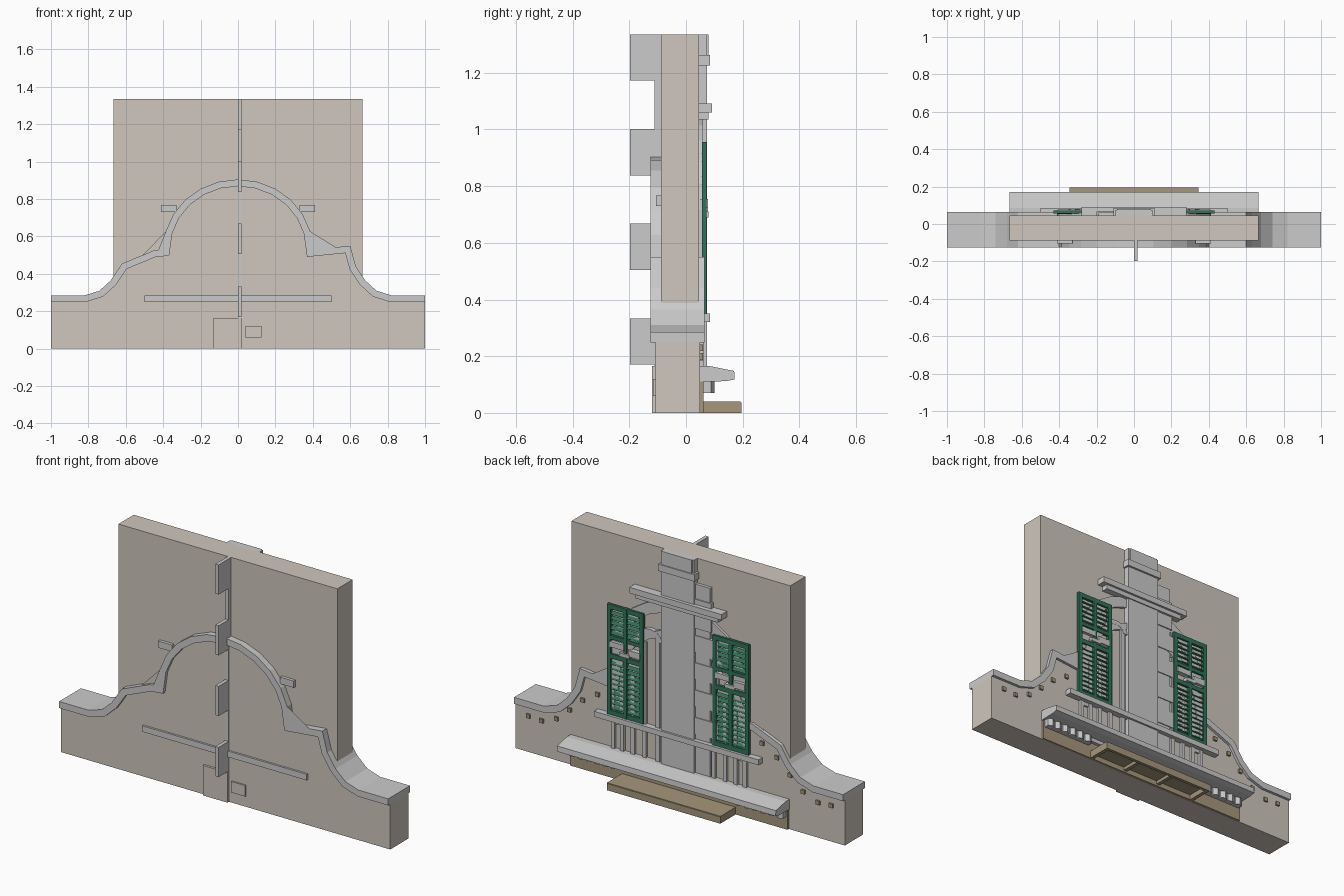
import bpy, bmesh, math
from mathutils import Vector

if "Cube" in bpy.data.objects:
    bpy.data.objects.remove(bpy.data.objects["Cube"])


def material(name, rgb):
    m = bpy.data.materials.new(name)
    m.diffuse_color = (*rgb, 1)
    m.use_nodes = True
    m.node_tree.nodes["Principled BSDF"].inputs["Base Color"].default_value = m.diffuse_color
    return m


STONE = material("warm_stone", (0.62, 0.57, 0.51))
WOOD = material("brown_wood", (0.38, 0.31, 0.20))
GREEN = material("shutter_green", (0.03, 0.17, 0.10))


def finish(name, bm, mat=None):
    bmesh.ops.recalc_face_normals(bm, faces=bm.faces)
    me = bpy.data.meshes.new(name)
    bm.to_mesh(me)
    bm.free()
    ob = bpy.data.objects.new(name, me)
    bpy.context.collection.objects.link(ob)
    if mat:
        me.materials.append(mat)
    return ob


def add_box(bm, x0, x1, y0, y1, z0, z1, tilt=0):
    verts = bmesh.ops.create_cube(bm, size=1)["verts"]
    c, s = math.cos(tilt), math.sin(tilt)
    for v in verts:
        x, y, z = v.co.x * (x1 - x0), v.co.y * (y1 - y0), v.co.z * (z1 - z0)
        v.co = ((x0 + x1) / 2 + x, (y0 + y1) / 2 + y * c - z * s,
                (z0 + z1) / 2 + y * s + z * c)


def boxes(name, dims, mat=None):
    bm = bmesh.new()
    for d in dims:
        add_box(bm, *d)
    return finish(name, bm, mat)


def prism(name, pts, a, b, mat=None, axis="y"):
    """Extrude a closed profile: (x, z) along y, or (y, z) along x."""
    bm = bmesh.new()
    put = (lambda p, t: (p[0], t, p[1])) if axis == "y" else (lambda p, t: (t, p[0], p[1]))
    lo = [bm.verts.new(put(p, a)) for p in pts]
    hi = [bm.verts.new(put(p, b)) for p in pts]
    caps = [bm.faces.new(lo), bm.faces.new(hi)]
    for i in range(len(pts)):
        j = (i + 1) % len(pts)
        bm.faces.new((lo[i], lo[j], hi[j], hi[i]))
    bmesh.ops.triangulate(bm, faces=caps)
    return finish(name, bm, mat)


def inset(pts, d):
    """Shift an open left-to-right profile downward along its mitred normals."""
    out = []
    for i, p in enumerate(pts):
        ns = []
        for k in (i - 1, i):
            if 0 <= k < len(pts) - 1:
                t = (Vector(pts[k + 1]) - Vector(pts[k])).normalized()
                ns.append(Vector((t.y, -t.x)))
        n = sum(ns, Vector((0, 0))).normalized()
        out.append(tuple(Vector(p) + n * d / max(0.6, n.dot(ns[0]))))
    return out


# Gable wall with its coping; shoulders differ left and right
sweep = [(1, .285), (.82, .285), (.74, .31), (.68, .365)]
arch = [(.40 * math.cos(math.radians(a)), .53 + .375 * math.sin(math.radians(a)))
        for a in range(180, -1, -15)]
top = [(-x, z) for x, z in sweep] + [(-.62, .455), (-.45, .525)] + arch \
    + [(.60, .55), (.63, .44)] + sweep[::-1]
low = inset(top, .036)
prism("gable_wall", low + [(1, 0), (-1, 0)], -.107, .05, STONE)
prism("gable_coping", top + low[::-1], -.125, .065)
boxes("upper_wall", [(-.665, .665, -.088, .045, .25, 1.335)], STONE)

# Front details
boxes("front_ledge", [(-.5, .5, -.118, -.1, .25, .283)])
boxes("front_side_blocks", [(s * .37 - .042, s * .37 + .042, -.105, -.08, .73, .767)
                            for s in (-1, 1)])
boxes("front_fin_strip", [(0, .02, -.112, -.08, 0, 1.335)])
boxes("front_fin_blades", [(0, .02, -.197, -.085, z, z + .163)
                           for z in (.17, .505, .838, 1.172)])
boxes("front_base_plates", [(-.13, .02, -.12, -.1, 0, .165),
                            (.04, .125, -.116, -.1, .06, .12)], STONE)

# Rear central pilaster with cap and stepped side strip
boxes("rear_pilaster", [(-.1, .1, .04, .074, .1, 1.335)])
boxes("pilaster_cap", [(-.11, .11, .04, .085, 1.225, 1.262),
                       (-.09, .09, .04, .079, 1.262, 1.335)])
boxes("pilaster_side_strip", [(-.19, -.09, .04, .062, .12, 1.2)]
      + [(-.24, -.09, .04, .067, z, z + .09) for z in (.38, .53, .68, .83)]
      + [(-.2, -.09, .04, .068, .96, 1.12)])

# Horizontal beams
boxes("upper_beam", [(-.28, .28, .04, .092, 1.06, 1.092),
                     (-.25, .25, .04, .08, 1.035, 1.06)])
boxes("lower_beam", [(-.5, .5, .045, .085, .32, .35)])

# Large arch band behind the shutters
def arc(rx, rz, cz):
    return [(rx * math.cos(math.radians(a)), cz + rz * math.sin(math.radians(a)))
            for a in range(180, -1, -15)]


outer, inner = arc(.41, .34, .72), arc(.35, .28, .72)
prism("rear_arch_band", [(-.41, .3)] + outer + [(.41, .3), (.35, .3)]
      + inner[::-1] + [(-.35, .3)], .04, .06)

# Window bars and small arched head
boxes("window_bars", [(s * x - .011, s * x + .011, .045, .064, .16, h)
                      for s in (-1, 1) for x, h in ((.21, .8), (.28, .6), (.345, .6), (.4, .6))]
      + [(.115, .14, .045, .064, .16, .85)])
o2 = [(.175 + x, z) for x, z in arc(.075, .06, .82)]
i2 = [(.175 + x, z) for x, z in arc(.05, .035, .82)]
prism("window_head", o2 + i2[::-1], .04, .066)


# Louvred shutters, with grey hinge plates across the middle rail
def shutter(name, s):
    bm = bmesh.new()
    x0, x1 = (.21, .43) if s > 0 else (-.43, -.21)
    xm = (x0 + x1) / 2
    for a, b in ((x0, x0 + .022), (xm - .01, xm + .01), (x1 - .022, x1)):
        add_box(bm, a, b, .056, .072, .35, .955)
    for a, b in ((.35, .375), (.66, .685), (.765, .785), (.93, .955)):
        add_box(bm, x0, x1, .057, .071, a, b)
    for base, n in ((.39, 10), (.80, 5)):
        for i in range(n):
            z = base + i * .027
            for a, b in ((x0 + .02, xm - .01), (xm + .01, x1 - .02)):
                add_box(bm, a, b, .060, .065, z - .010, z + .010, .6)
    finish(name, bm, GREEN)
    boxes(name + "_hinges", [(xm - .09, xm - .02, .05, .077, .70, .735),
                             (xm + .005, xm + .09, .05, .077, .725, .755),
                             (xm - .03, xm + .03, .05, .08, .69, .71)])


shutter("shutter_left", -1)
shutter("shutter_right", 1)

# Sloping canopy over the base, with moulding and hexagonal supports
prism("canopy", [(.05, .165), (.085, .165), (.17, .148), (.172, .118), (.14, .112), (.05, .11)],
      -.665, .665, axis="x")
boxes("canopy_moulding", [(-.64, .64, .045, .08, .09, .112)])
bm = bmesh.new()
for s in (-1, 1):
    for i in range(6):
        new = bmesh.ops.create_cone(bm, cap_ends=True, segments=6, radius1=.025,
                                    radius2=.025, depth=.04)["verts"]
        bmesh.ops.translate(bm, verts=new, vec=(s * (.38 + i * .05), .075, .09))
finish("canopy_supports", bm)

# Wooden base panel and hollow step
boxes("base_panel", [(-.66, .66, .045, .062, 0, .11)], WOOD)
boxes("base_step", [(-.345, .345, .05, .193, .028, .04), (-.345, .345, .178, .195, 0, .036),
                    (-.345, -.325, .05, .19, 0, .036), (.325, .345, .05, .19, 0, .036),
                    (-.12, -.1, .05, .19, .01, .036), (.1, .12, .05, .19, .01, .036)], WOOD)

# Small square studs following the gable shoulders
studs = [(.92, .2), (.84, .195), (.75, .23), (.67, .3), (.59, .375), (.5, .43)]
boxes("rear_studs", [(s * x - .011, s * x + .011, .045, .06, z - .011, z + .011)
                     for s in (-1, 1) for x, z in studs], WOOD)
